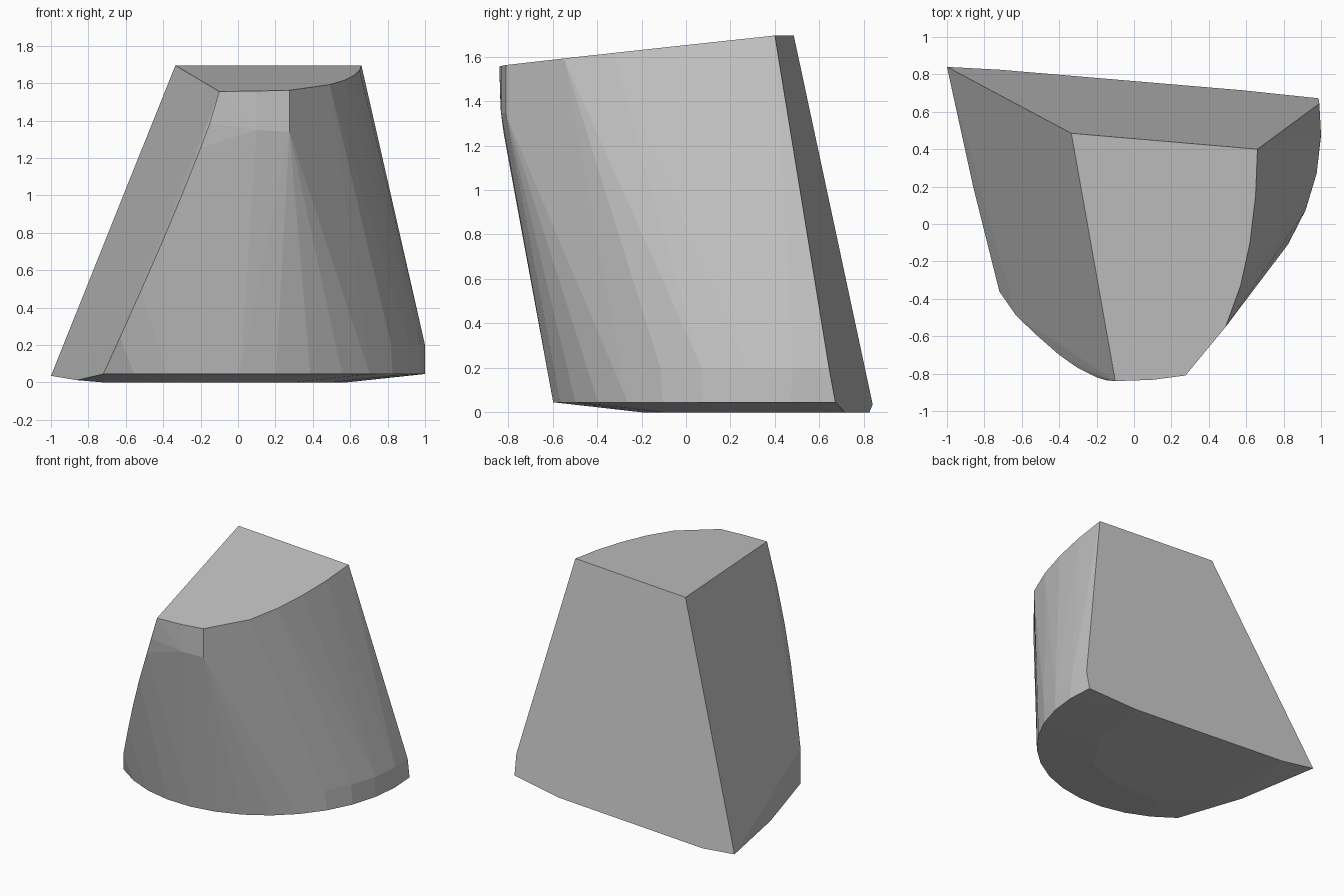
import bpy, bmesh, math

if "Cube" in bpy.data.objects:
    bpy.data.objects.remove(bpy.data.objects["Cube"])

# Cut faces of the stone chunk, as planes solved for height
def top_z(x, y):
    return min(1.695, 1.695 + 0.107 * (y + 0.0854 * x - 0.456))

def left_z(x, y):
    return 1.695 + (2.055 * (x + 0.335) + 0.458 * (y - 0.485)) / 0.725

def rim(deg, z):
    t = math.radians(deg)
    return (-0.06 + 1.06 * math.cos(t), 0.5 + 1.1 * math.sin(t), z)

# Slanted top outline, from the back left corner round the curved front
top = [(-0.335, 0.485), (0.66, 0.40), (0.65, 0.15), (0.62, -0.10), (0.57, -0.33),
       (0.49, -0.55), (0.275, -0.81), (0.1, -0.833), (-0.1, -0.84)]
points = [(x, y, top_z(x, y)) for x, y in top]

# Upright lip under the front of the top
points += [(0.275, -0.81, 1.34), (0.1, -0.833, 1.35)]

# Curved front edge of the flat left cut
left_edge = [(-0.15, -0.835), (-0.2, -0.82), (-0.3, -0.77), (-0.4, -0.70),
             (-0.52, -0.595), (-0.63, -0.49)]
points += [(x, y, left_z(x, y)) for x, y in left_edge]

# Round lower rim, with a short upright band on the right
for i in range(14):
    points.append(rim(-128.5 + i * 137.5 / 13, 0.045))
points += [rim(a, 0.2) for a in (-34, -23, -12, -1, 7.5)]

# Back left foot and gently domed underside
points += [(-1.0, 0.84, 0.035), (-0.72, 0.825, 0), (0.58, 0.715, 0),
           (-0.86, 0.2, 0.012), (0.5, 0.2, 0), (0.3, -0.1, 0),
           (0.0, -0.2, 0), (-0.4, -0.2, 0), (-0.72, 0.1, 0)]

bm = bmesh.new()
for p in points:
    bm.verts.new(p)
hull = bmesh.ops.convex_hull(bm, input=bm.verts[:])
loose = [v for v in bm.verts if not v.link_faces]
bmesh.ops.delete(bm, geom=loose, context='VERTS')
# Merge the coplanar triangles into flat cut faces
bmesh.ops.dissolve_limit(bm, angle_limit=math.radians(1.5),
                         verts=bm.verts[:], edges=bm.edges[:])
bmesh.ops.recalc_face_normals(bm, faces=bm.faces[:])

mesh = bpy.data.meshes.new("stone_chunk")
bm.to_mesh(mesh)
bm.free()
stone = bpy.data.objects.new("stone_chunk", mesh)
bpy.context.collection.objects.link(stone)

grey = bpy.data.materials.new("stone grey")
grey.diffuse_color = (0.55, 0.55, 0.55, 1)
grey.use_nodes = True
grey.node_tree.nodes["Principled BSDF"].inputs["Base Color"].default_value = grey.diffuse_color
mesh.materials.append(grey)
